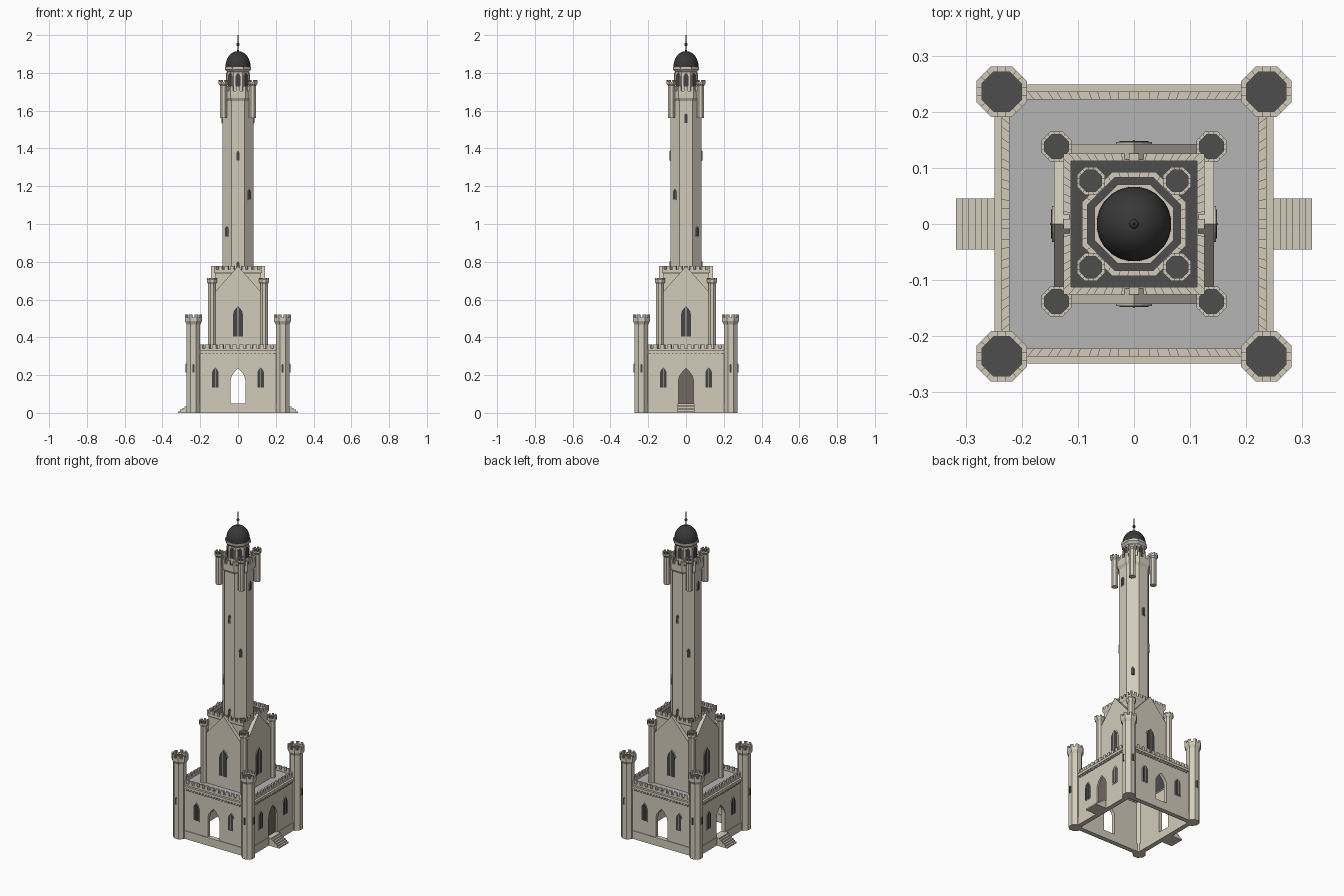
import bpy, bmesh
from math import pi, cos, sin, tan
from mathutils import Vector

if "Cube" in bpy.data.objects:
    bpy.data.objects.remove(bpy.data.objects["Cube"])


def material(name, rgb):
    m = bpy.data.materials.new(name)
    m.use_nodes = True
    m.diffuse_color = (*rgb, 1)
    m.node_tree.nodes["Principled BSDF"].inputs["Base Color"].default_value = (*rgb, 1)
    return m


STONE = material("pale limestone", (.65, .60, .50))
GREY = material("flat grey roof", (.46, .46, .46))
DARK = material("dark slate", (.075, .075, .075))
DOME = material("dome black", (.04, .04, .04))
GLASS = material("window dark", (.06, .06, .065))
WOOD = material("door brown", (.17, .14, .11))

QUARTERS = [k * pi / 2 for k in range(4)]
CORNERS = [(x, y) for x in (-1, 1) for y in (-1, 1)]


def build(name, mat, solids):
    """One object from solids; each solid is a stack of matching loops."""
    bm = bmesh.new()
    for loops in solids:
        rows = [[bm.verts.new(p) for p in loop] for loop in loops]
        n = len(rows[0])
        bm.faces.new(rows[0])
        bm.faces.new(rows[-1])
        for a, b in zip(rows, rows[1:]):
            for i in range(n):
                j = (i + 1) % n
                bm.faces.new((a[i], a[j], b[j], b[i]))
    bmesh.ops.recalc_face_normals(bm, faces=bm.faces)
    me = bpy.data.meshes.new(name)
    bm.to_mesh(me)
    bm.free()
    me.materials.append(mat)
    ob = bpy.data.objects.new(name, me)
    bpy.context.collection.objects.link(ob)
    return ob


def panel(outline, d0, d1, angle, c=(0, 0)):
    """Upright outline (u, z) extruded from distance d0 to d1 along a direction."""
    n = Vector((cos(angle), sin(angle), 0))
    t = Vector((-sin(angle), cos(angle), 0))
    o = Vector((*c, 0))
    return [[o + n * d + t * u + Vector((0, 0, z)) for u, z in outline] for d in (d0, d1)]


def rect(u0, u1, z0, z1):
    return [(u0, z0), (u1, z0), (u1, z1), (u0, z1)]


def arch(w, z0, z1):
    """Pointed arch outline, running from lower right over the tip to lower left."""
    spring = z1 - 1.7 * w
    side = [(w * (1 - t * t), spring + 1.7 * w * t) for t in (0, .25, .5, .75)]
    return [(w, z0)] + side + [(0, z1)] + [(-u, z) for u, z in reversed(side)] + [(-w, z0)]


def stack(n, rings, c=(0, 0)):
    """Regular column with flat sides square to the axes; rings are (apothem, z)."""
    return [[Vector((c[0] + r / cos(pi / n) * cos((2 * k + 1) * pi / n),
                     c[1] + r / cos(pi / n) * sin((2 * k + 1) * pi / n), z))
             for k in range(n)] for r, z in rings]


def battlement(n, rin, rout, z0, z1, z2, gaps, c=(0, 0)):
    """Low wall ring with merlons."""
    solids = []

    def piece(k, f0, f1, za, zb):
        a, h = 2 * pi * k / n, tan(pi / n)
        pts = [(r, r * h * (2 * f - 1)) for r, f in
               ((rin, f0), (rout, f0), (rout, f1), (rin, f1))]
        solids.append([[Vector((c[0] + r * cos(a) - u * sin(a), c[1] + r * sin(a) + u * cos(a), z))
                        for r, u in pts] for z in (za, zb)])

    for k in range(n):
        piece(k, 0, 1, z0, z1)
        for i in range(gaps + 1):
            piece(k, max(0, (i - .3) / gaps), min(1, (i + .3) / gaps), z1, z2)
    return solids


def turrets(name, s, z0, z1, r, rc):
    """Four octagonal corner turrets with battlemented crowns and dark caps."""
    h = rc * .8
    stone, caps = [], []
    for x, y in CORNERS:
        c = (x * s, y * s)
        stone.append(stack(8, [(r, z0), (r, z1 - 1.5 * h), (rc, z1 - h)], c))
        stone += battlement(8, rc * .78, rc, z1 - h, z1 - h * .45, z1, 1, c)
        caps.append(stack(8, [(rc * .78, z1 - h), (rc * .78, z1 - h * .7)], c))
    build(name, STONE, stone)
    build(name + "_caps", DARK, caps)


def windows(name, spots, w, z0, z1, mullion=False):
    """Arched windows at (angle, face distance, sideways shift, height shift, centre)."""
    frames, panes = [], []
    e = w * .25
    for a, d, u, dz, c in spots:
        def place(pts):
            return [(p + u, z + dz) for p, z in pts]
        frames.append(panel(place(arch(w + e, z0 - e, z1 + 1.5 * e)), d - .004, d + .003, a, c))
        panes.append(panel(place(arch(w, z0, z1)), d - .004, d + .005, a, c))
        if mullion:
            b = w * .07
            frames.append(panel(place(rect(-b, b, z0, z1 - w * .3)), d, d + .007, a, c))
    build(name + "_frames", STONE, frames)
    build(name + "_panes", GLASS, panes)


# Lower hall: open shell with four arched doorways
wall = [(.238, .05), (.238, .32), (-.238, .32), (-.238, .05)] + arch(.04, .05, .235)[::-1]
build("lower_walls", STONE, [panel(wall, .218, .24, a) for a in QUARTERS])
build("lower_plinth", STONE, [panel(rect(-.244, .244, 0, .05), .215, .244, a) for a in QUARTERS])
build("lower_cornice", STONE, [panel(rect(-.248, .248, .315, .33), .215, .249, a) for a in QUARTERS])
build("lower_battlement", STONE, battlement(4, .222, .236, .33, .342, .362, 13))
build("corbels", STONE, [panel(rect(u * .02 - .005, u * .02 + .005, .303, .315), .235, .247, a)
                         for a in QUARTERS for u in range(-9, 10)])
build("lower_roof", GREY, [stack(4, [(.224, .322), (.224, .332)])])
build("side_door", WOOD, [panel(arch(.041, .048, .236), .222, .23, 0)])
windows("lower_window", [(a, .24, u, 0, (0, 0)) for a in QUARTERS for u in (-.12, .12)],
        .017, .135, .24, True)

# Corner towers with slit windows on their outer faces
turrets("corner_towers", .236, 0, .522, .036, .045)
slits = []
for x, y in CORNERS:
    c = (x * .236, y * .236)
    slits += [(0 if x > 0 else pi, .036, 0, 0, c), (y * pi / 2, .036, 0, 0, c)]
windows("corner_slit", slits, .005, .215, .26)

# Side stairs
steps = 6
build("stairs", STONE, [panel(rect(-.045, .045, 0, .05 * (steps - i) / steps),
                              .24, .25 + .067 * (i + 1) / steps, a)
                        for a in (0, pi) for i in range(steps)])

# Upper hall with a gable on each side
gable = [(-.122, .33), (.122, .33), (.122, .64), (0, .777), (-.122, .64)]
build("upper_gables", STONE, [panel(gable, .115, .143, a) for a in QUARTERS])
build("upper_core", STONE, [stack(4, [(.12, .33), (.12, .735), (.126, .745)])])
build("upper_battlement", STONE, battlement(4, .112, .126, .745, .758, .778, 8))
build("upper_roof", DARK, [stack(4, [(.112, .74), (.112, .75)])])
turrets("upper_turrets", .138, .33, .715, .02, .027)
windows("upper_window", [(a, .143, 0, 0, (0, 0)) for a in QUARTERS], .026, .405, .565, True)

# Tall octagonal shaft with slits winding upward
build("shaft", STONE, [stack(8, [(.083, .74), (.083, 1.65), (.093, 1.668), (.093, 1.69)])])
build("shaft_battlement", STONE, battlement(8, .083, .093, 1.69, 1.705, 1.73, 2))
build("shaft_deck", DARK, [stack(8, [(.084, 1.685), (.084, 1.695)])])
climb = [(0, 1.56), (-pi / 2, 1.36), (-pi / 4, 1.155), (pi / 4, .96), (pi / 2, .775)]
windows("shaft_slit", [(a + half, .083, 0, z, (0, 0)) for a, z in climb for half in (0, pi)],
        .009, -.025, .027)
turrets("shaft_turrets", .077, 1.56, 1.762, .018, .025)

# Lantern, dome and finial
build("lantern", STONE, [stack(8, [(.058, 1.69), (.058, 1.805), (.07, 1.818), (.07, 1.83)])])
windows("lantern_window", [(k * pi / 4, .058, 0, 0, (0, 0)) for k in range(8)],
        .013, 1.73, 1.8)
arc = [i * pi / 18 for i in range(9)]
dome = build("dome", DOME, [stack(24, [(.066, 1.828)] + [(.066 * cos(t), 1.835 + .08 * sin(t))
                                                        for t in arc])])
ball = [(.008 * sin(i * pi / 8) + .0005, 1.95 - .008 * cos(i * pi / 8)) for i in range(9)]
finial = build("finial", DOME, [stack(8, [(.006, 1.905), (.0035, 1.925), (.002, 2.0)]),
                                stack(12, ball)])

# Smooth the rounded parts
bpy.ops.object.select_all(action="DESELECT")
for ob in (dome, finial):
    ob.select_set(True)
bpy.context.view_layer.objects.active = dome
bpy.ops.object.shade_smooth_by_angle()
